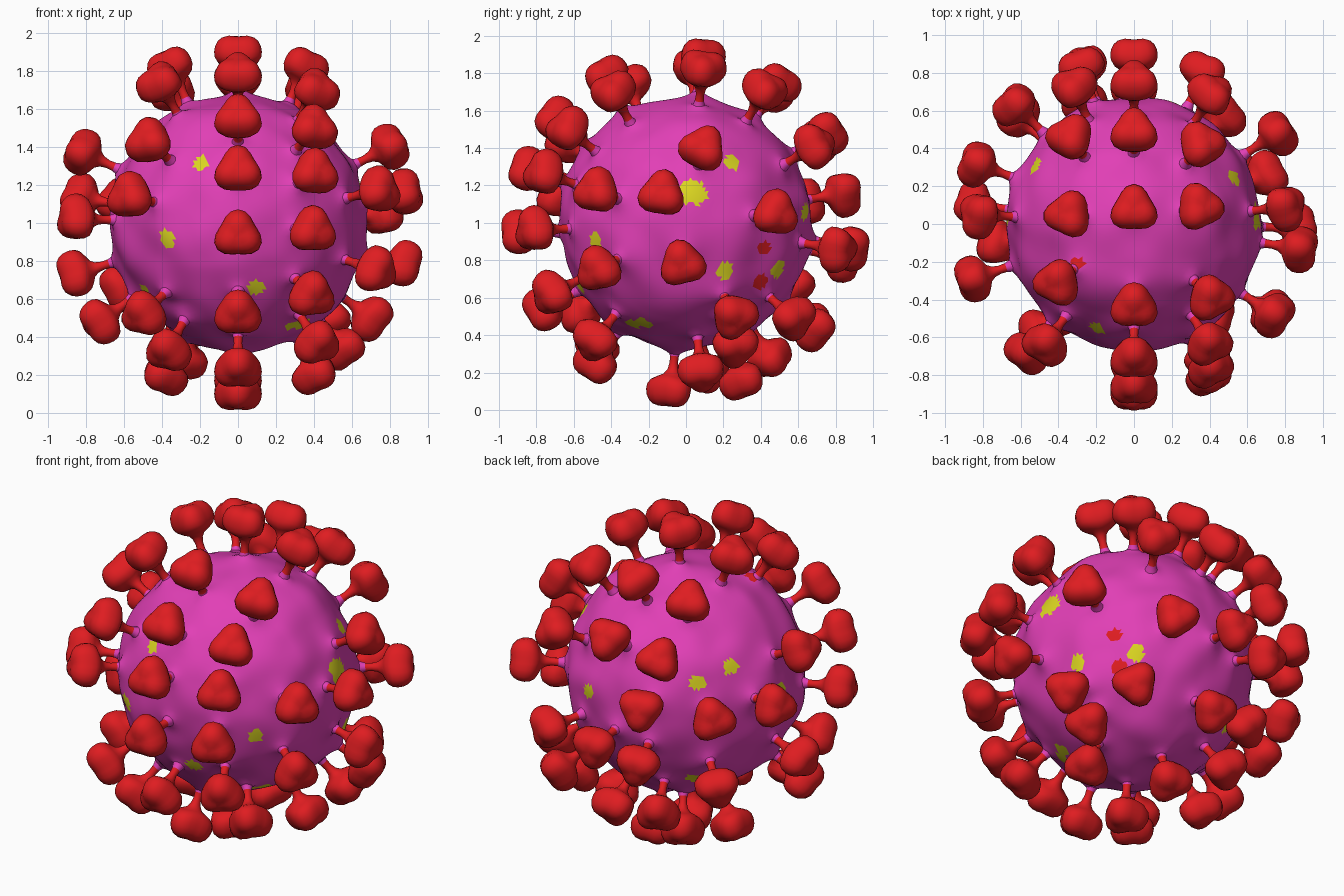
import bpy, bmesh, math
from mathutils import Vector, noise

if "Cube" in bpy.data.objects:
    bpy.data.objects.remove(bpy.data.objects["Cube"])


def material(name, rgb):
    m = bpy.data.materials.new(name)
    m.diffuse_color = (*rgb, 1)
    m.use_nodes = True
    m.node_tree.nodes["Principled BSDF"].inputs["Base Color"].default_value = m.diffuse_color
    return m


MAGENTA = material("magenta", (0.76, 0.05, 0.47))
RED = material("red", (0.74, 0.012, 0.015))
YELLOW = material("yellow", (0.72, 0.68, 0.015))
CENTRE = Vector((0, 0, 1))
R = 0.9


def solve(axis, sign, pairs):
    """Unit directions from two known offsets; the third follows from the radius."""
    out = []
    for a, b in pairs:
        v = [a, b]
        v.insert(axis, sign * math.sqrt(max(0, R * R - a * a - b * b)))
        out.append(Vector(v).normalized())
    return out


# spike directions: ring through x = 0, then each side of the ball
meridian = [-85, -58, -32, -4, 18, 38, 61, 95, 123, 147, 188, 219, 250]
spikes = [Vector((0, -math.cos(math.radians(a)), math.sin(math.radians(a)))) for a in meridian]
spikes += solve(1, -1, [(.405, .265), (.395, -.04), (.40, .50), (.39, -.38), (.42, -.63),
                        (-.47, .43), (-.57, .14), (-.5, -.48), (-.37, -.67)])
spikes += solve(1, 1, [(.41, .41), (.37, -.14), (.47, -.51), (-.32, .43), (-.63, .11),
                       (-.28, .16), (-.26, -.19), (-.61, -.34), (-.27, -.55)])
spikes += solve(0, 1, [(.09, .4), (.48, .05), (-.13, .155), (-.02, -.22), (-.48, .17),
                       (-.47, -.25), (.26, -.5), (.26, -.66)])
spikes += solve(0, -1, [(.05, .37), (.32, .13), (-.29, .02), (.1, -.27), (-.1, -.52)])
spikes += solve(2, 1, [(.41, -.39), (.35, .09), (.36, .42), (-.41, -.31), (-.35, .05), (-.34, .46)])
spikes += solve(2, -1, [(.41, .08), (-.39, .11), (-.29, .45)])

# surface patches
yellow = [(d, .045) for d in
          solve(1, -1, [(-.27, .42), (-.5, -.11), (-.66, -.5), (.13, -.45), (.38, -.72)])
          + solve(0, 1, [(.33, .44), (.28, -.35), (.65, -.33), (-.64, -.12), (.85, .08), (-.3, -.72)])
          + solve(0, -1, [(.42, .38), (.05, .1)])
          + solve(1, 1, [(-.55, .3), (-.45, -.55)])]
yellow += [(d, .07) for d in solve(0, 1, [(.05, .22)])]
red = [(d, .04) for d in solve(0, 1, [(.57, -.19), (.53, -.42)]) + solve(2, 1, [(-.4, -.27)])]


def finish(bm, name, mats, angle):
    me = bpy.data.meshes.new(name)
    bm.to_mesh(me)
    bm.free()
    for m in mats:
        me.materials.append(m)
    ob = bpy.data.objects.new(name, me)
    bpy.context.collection.objects.link(ob)
    bpy.ops.object.select_all(action='DESELECT')
    ob.select_set(True)
    bpy.context.view_layer.objects.active = ob
    bpy.ops.object.shade_smooth_by_angle(angle=math.radians(angle))
    return ob


# lumpy round body, drawn outwards a little under every spike
bm = bmesh.new()
bmesh.ops.create_icosphere(bm, subdivisions=6, radius=1)
for v in bm.verts:
    d = v.co.normalized()
    near = min((d - s).length for s in spikes)
    pull = .018 * math.exp(-(near / .11) ** 2) + .02 * math.exp(-(near / .05) ** 2)
    v.co = d * (.67 + .022 * noise.noise(d * 3.2) + pull) + CENTRE
for f in bm.faces:
    d = (f.calc_center_median() - CENTRE).normalized()
    wobble = 1 + .4 * noise.noise(d * 14)
    for index, patches in ((1, yellow), (2, red)):
        if any((d - c).length < r * 1.5 * wobble for c, r in patches):
            f.material_index = index
finish(bm, "body", [MAGENTA, YELLOW, RED], 40)

# spike profile: (radius, distance from centre, lobe strength)
PROFILE = [(.045, .65, 0), (.032, .69, 0), (.024, .715, 0), (.022, .75, 0), (.029, .785, .03),
           (.046, .81, .08), (.076, .825, .12), (.102, .842, .13), (.116, .867, .135),
           (.119, .895, .135), (.115, .925, .13), (.103, .952, .12), (.083, .972, .11),
           (.056, .982, .08), (.025, .984, .04)]
SIDES = 20


def add_spike(bm, direction):
    """Thin stalk flaring into a three-lobed head, one lobe pointing up."""
    rot = Vector((0, -1, 0)).rotation_difference(direction).to_matrix()
    rings = []
    for r, h, lobe in PROFILE:
        ring = []
        for i in range(SIDES):
            t = math.tau * i / SIDES + math.pi / 2
            wave = lobe * math.cos(3 * (t - math.pi / 2))
            k = r * (1 + wave)
            p = Vector((k * math.cos(t), -h * (1 + .05 * wave), k * math.sin(t)))
            ring.append(bm.verts.new(rot @ p + CENTRE))
        rings.append(ring)
    for n, (a, b) in enumerate(zip(rings, rings[1:])):
        for i in range(SIDES):
            j = (i + 1) % SIDES
            f = bm.faces.new((a[i], a[j], b[j], b[i]))
            f.material_index = 1 if n < 2 else 0
    bm.faces.new(rings[-1])


bm = bmesh.new()
for s in spikes:
    add_spike(bm, s)
bmesh.ops.recalc_face_normals(bm, faces=bm.faces[:])
finish(bm, "spikes", [RED, MAGENTA], 45)
